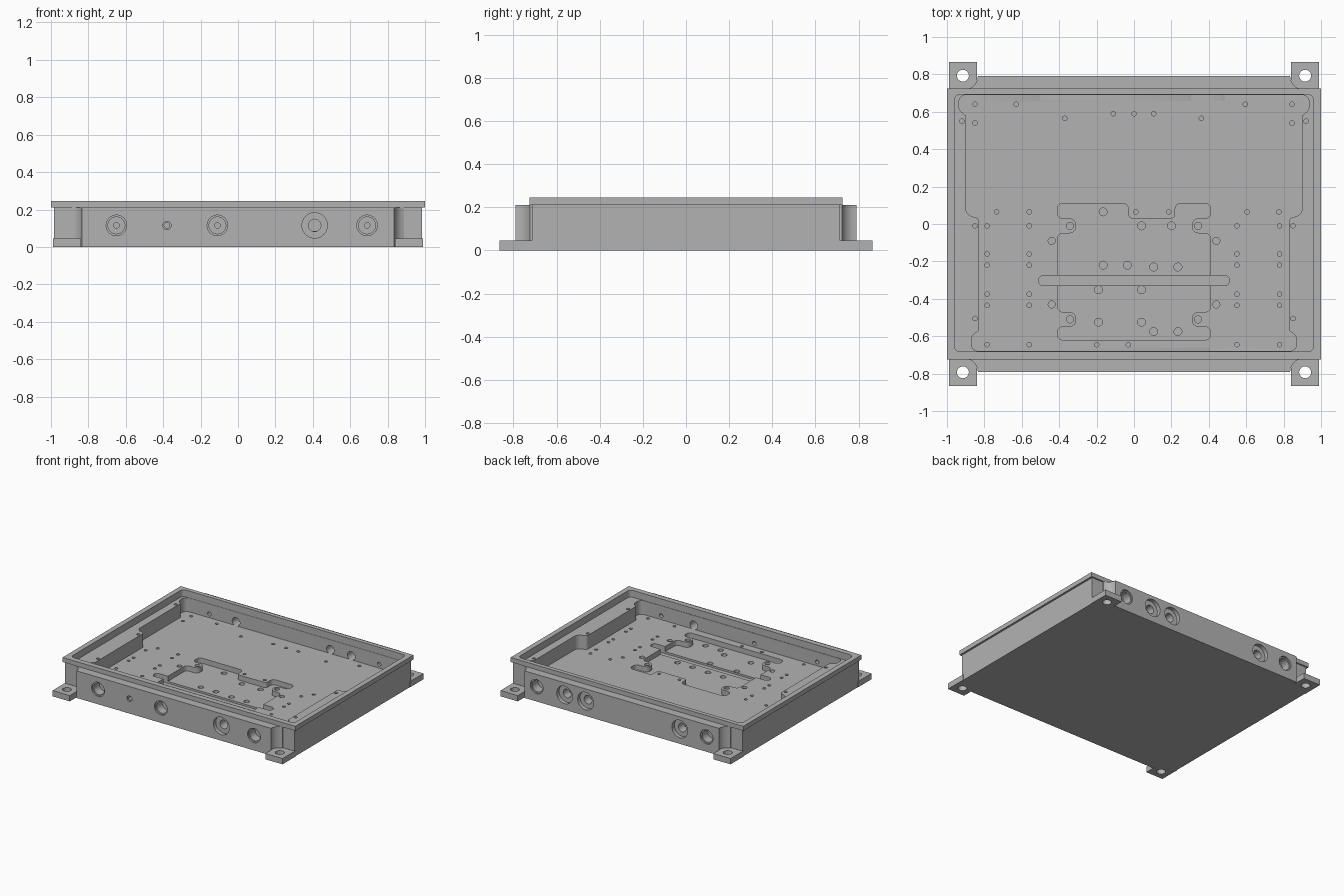
import bpy, bmesh
from math import pi, cos, sin, tan, radians
from mathutils import Matrix, Vector

cube = bpy.data.objects.get("Cube")
if cube:
    bpy.data.objects.remove(cube, do_unlink=True)

metal = bpy.data.materials.new("machined grey")
metal.use_nodes = True
grey = (0.45, 0.45, 0.45, 1)
metal.diffuse_color = grey
metal.node_tree.nodes["Principled BSDF"].inputs["Base Color"].default_value = grey


def make(name, bm):
    bmesh.ops.recalc_face_normals(bm, faces=bm.faces)
    mesh = bpy.data.meshes.new(name)
    bm.to_mesh(mesh)
    bm.free()
    obj = bpy.data.objects.new(name, mesh)
    bpy.context.collection.objects.link(obj)
    mesh.materials.append(metal)
    return obj


def fillet(corners):
    """Round each (x, y, radius) corner, limiting it to half an edge."""
    out = []
    n = len(corners)
    for i, (x, y, r) in enumerate(corners):
        p = Vector((x, y))
        a = Vector(corners[i - 1][:2]) - p
        b = Vector(corners[(i + 1) % n][:2]) - p
        half = a.angle(b) / 2
        if r == 0 or half > 1.55:
            out.append(p)
            continue
        t = min(r / tan(half), a.length * 0.49, b.length * 0.49)
        a.normalize()
        b.normalize()
        r = t * tan(half)
        centre = p + (a + b).normalized() * (r / sin(half))
        start = p + a * t - centre
        sweep = start.angle_signed(p + b * t - centre)
        for k in range(7):
            v = start.copy()
            v.rotate(Matrix.Rotation(-sweep * k / 6, 2))
            out.append(centre + v)
    return out


def prism(name, points, z0, z1):
    bm = bmesh.new()
    face = bm.faces.new([bm.verts.new((p[0], p[1], z0)) for p in points])
    up = bmesh.ops.extrude_face_region(bm, geom=[face])
    verts = [v for v in up["geom"] if isinstance(v, bmesh.types.BMVert)]
    bmesh.ops.translate(bm, verts=verts, vec=(0, 0, z1 - z0))
    return make(name, bm)


def block(name, x0, x1, y0, y1, z0, z1, r=0):
    corners = [(x0, y0, r), (x1, y0, r), (x1, y1, r), (x0, y1, r)]
    return prism(name, fillet(corners), z0, z1)


def mirrored(right):
    """Close a right-hand outline with its mirror image."""
    return right + [(-p[0], *p[1:]) for p in reversed(right)]


def drills(name, spots, r, z0, z1):
    bm = bmesh.new()
    for x, y in spots:
        bmesh.ops.create_cone(bm, cap_ends=True, segments=20, radius1=r, radius2=r,
                              depth=z1 - z0, matrix=Matrix.Translation((x, y, (z0 + z1) / 2)))
    return make(name, bm)


def side_drills(name, bores, side):
    """Bores of (x, radius, depth) running inward from a front or back wall."""
    bm = bmesh.new()
    for x, r, depth in bores:
        y = side * (0.79 + 0.02 - (depth + 0.02) / 2)
        place = Matrix.Translation((x, y, 0.115)) @ Matrix.Rotation(pi / 2, 4, "X")
        bmesh.ops.create_cone(bm, cap_ends=True, segments=32, radius1=r, radius2=r,
                              depth=depth + 0.02, matrix=place)
    return make(name, bm)


def combine(base, other, operation):
    mod = base.modifiers.new("combine", "BOOLEAN")
    mod.operation = operation
    mod.solver = "EXACT"
    mod.object = other
    bpy.context.view_layer.objects.active = base
    bpy.ops.object.modifier_apply(modifier=mod.name)
    bpy.data.objects.remove(other, do_unlink=True)


def add(other):
    combine(housing, other, "UNION")


def cut(other):
    combine(housing, other, "DIFFERENCE")


# Main body, thick end walls with scooped corners, and top rim
housing = block("housing", -0.985, 0.985, -0.715, 0.715, 0, 0.21)
scoop = [(0.905 + 0.07 * cos(radians(a)), 0.79 + 0.07 * sin(radians(a)))
         for a in range(180, 256, 15)]
right_side = [(x, -y) for x, y in scoop] + scoop[::-1]
add(prism("end_walls", mirrored(right_side), 0, 0.21))
add(block("rim", -1, 1, -0.725, 0.725, 0.21, 0.245))

# Mounting tabs
for sx in (-1, 1):
    for sy in (-1, 1):
        xs = sorted((sx * 0.84, sx * 0.988))
        ys = sorted((sy * 0.70, sy * 0.865))
        add(block("tab", *xs, *ys, 0, 0.045))
corners = [(sx * 0.915, sy * 0.793) for sx in (-1, 1) for sy in (-1, 1)]
cut(drills("tab_holes", corners, 0.032, -0.1, 0.1))

# Lid recess, then the main cavity with its wider ears
ledge, floor, pocket_floor = 0.192, 0.085, 0.045
cut(block("lid_recess", -0.96, 0.96, -0.683, 0.692, ledge, 0.3, 0.03))
cavity = [(0.87, -0.68, 0.04), (0.87, -0.6, 0.04), (0.83, -0.57, 0),
          (0.83, 0.03, 0.02), (0.9, 0.05, 0.05), (0.9, 0.58, 0),
          (0.937, 0.61, 0.05), (0.937, 0.69, 0.05)]
cut(prism("cavity", fillet(mirrored(cavity)), floor, 0.3))

# Stepped pocket in the floor, notched around four screw bosses
arm = [(0.41, -0.62, 0.03)]
for low, high in ((-0.55, -0.47), (-0.05, 0.03)):
    arm += [(0.41, low, 0.03), (0.31, low, 0.035), (0.31, high, 0.035), (0.41, high, 0.03)]
arm.append((0.41, 0.11, 0.03))
left_arm = [(-x, y, r) for x, y, r in reversed(arm)]
tongue = [(0.22, 0.11, 0.03), (0.22, 0.03, 0.02), (-0.03, 0.03, 0.02), (-0.03, 0.11, 0.03)]
cut(prism("pocket", fillet(arm + tongue + left_arm), pocket_floor, 0.15))
cut(block("cross_slot", -0.51, 0.51, -0.33, -0.275, 0.03, 0.15, 0.027))

# Shallow round seats in the pocket floor
seats = [(-0.165, 0.065), (0.04, -0.01), (0.2, -0.01)]
seats += [(x, -0.22) for x in (-0.165, -0.035)]
seats += [(x, y) for x in (-0.19, 0.04) for y in (-0.352, -0.525)]
seats += [(x, y) for x in (0.105, 0.235) for y in (-0.23, -0.575)]
cut(drills("seats", seats, 0.021, 0.025, 0.06))

# Threaded holes in the floor, ledge and around the pocket
holes = [(x, y) for x in (-0.785, -0.56, 0.55, 0.778)
         for y in (-0.01, -0.16, -0.22, -0.375, -0.435, -0.645)]
holes += [(x, 0.065) for x in (-0.735, -0.56, 0.01, 0.185, 0.605, 0.775)]
holes += [(x, 0.64) for x in (-0.85, -0.63, 0.595, 0.845)]
holes += [(x, 0.59) for x in (-0.11, 0, 0.105)]
holes += [(-0.37, 0.565), (0.36, 0.565), (-0.85, 0.54), (0.845, 0.54)]
holes += [(-0.2, -0.645), (-0.03, -0.645)]
cut(drills("floor_holes", holes, 0.012, 0.035, 0.12))
ledge_holes = [(s * x, y) for s in (-1, 1)
               for x, y in ((0.92, 0.55), (0.85, -0.01), (0.85, -0.505))]
cut(drills("ledge_holes", ledge_holes, 0.012, 0.14, 0.22))
bosses = [(s * x, y) for s in (-1, 1)
          for x, y in ((0.342, -0.01), (0.342, -0.51), (0.44, -0.09), (0.44, -0.43))]
cut(drills("boss_holes", bosses, 0.019, 0.035, 0.12))

# Cable ports: deep blind bores with a pin hole, and wide shallow ones
deep = [(0.055, 0.012), (0.045, 0.08), (0.015, 0.13)]
wide = [(0.068, 0.03), (0.033, 0.13)]
small = [(0.022, 0.012), (0.015, 0.06)]
front_ports = {-0.65: deep, -0.38: small, -0.11: deep, 0.41: wide, 0.69: deep}
back_ports = {-0.73: deep, -0.5: wide, 0.31: wide, 0.49: wide, 0.73: deep}
for side, ports in ((-1, front_ports), (1, back_ports)):
    for step in range(3):
        bores = [(x, *kind[step]) for x, kind in ports.items() if step < len(kind)]
        cut(side_drills("port_bores", bores, side))

# Soft shading on the round walls, crisp machined edges
bpy.ops.object.select_all(action="DESELECT")
housing.select_set(True)
bpy.context.view_layer.objects.active = housing
bpy.ops.object.shade_smooth_by_angle(angle=radians(30))
